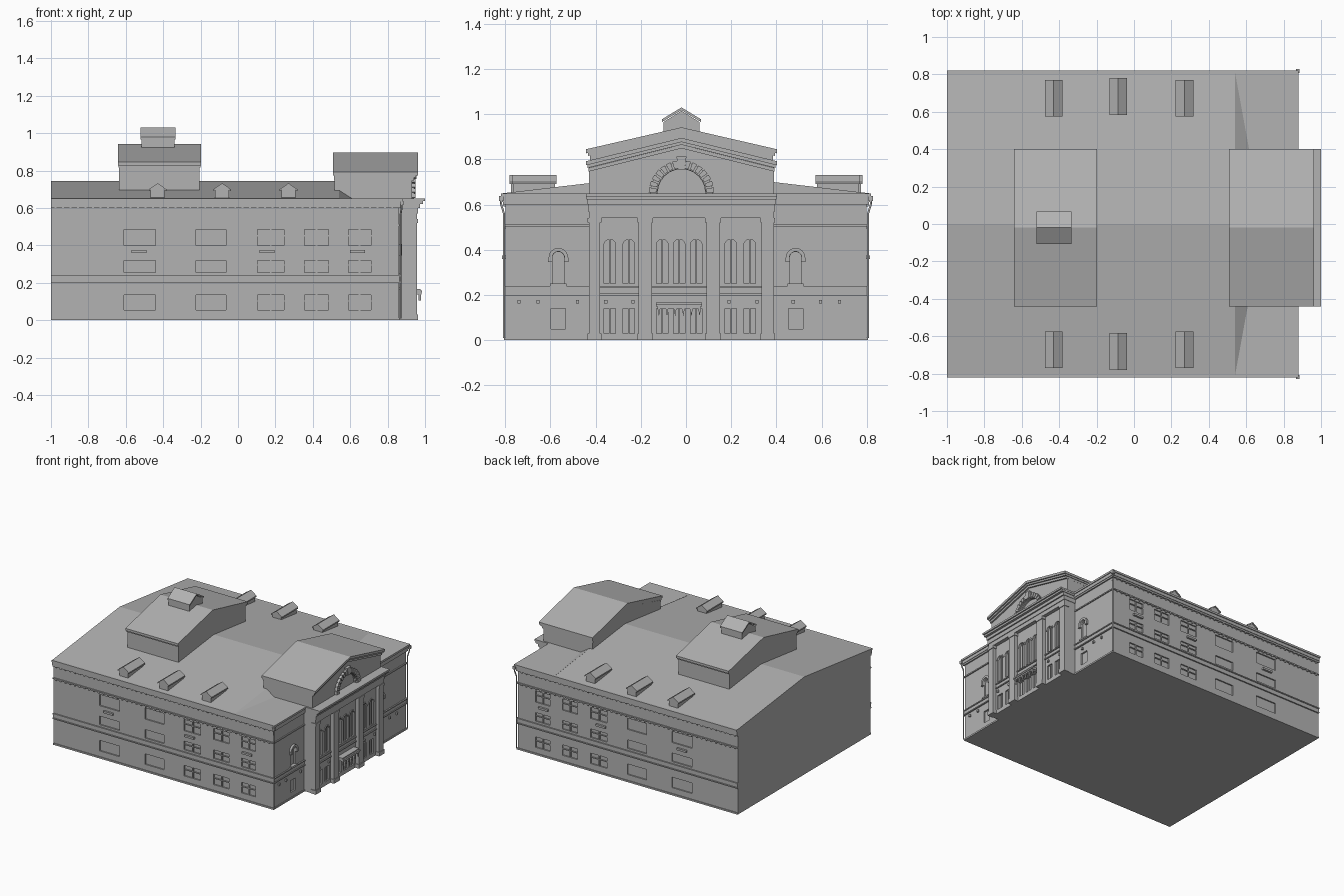
import bpy, bmesh
from math import sin, cos, pi

cube = bpy.data.objects.get("Cube")
if cube:
    bpy.data.objects.remove(cube, do_unlink=True)

stone = bpy.data.materials.new("grey stone")
stone.use_nodes = True
GREY = (0.45, 0.45, 0.45, 1)
stone.diffuse_color = GREY
stone.node_tree.nodes["Principled BSDF"].inputs["Base Color"].default_value = GREY

MID = -0.02           # centre line of the portico and attics
WALL_Y, WALL_X = 0.80, 0.86
BAY_X = 0.93          # recessed portico wall


def finish(name, bm):
    bmesh.ops.recalc_face_normals(bm, faces=bm.faces)
    me = bpy.data.meshes.new(name)
    bm.to_mesh(me)
    bm.free()
    me.materials.append(stone)
    ob = bpy.data.objects.new(name, me)
    bpy.context.collection.objects.link(ob)
    return ob


def add_prism(bm, pts, lo, hi, axis="x"):
    """Extrude a profile: (y, z) along x, or (x, z) along y."""
    place = (lambda p, t: (t, *p)) if axis == "x" else (lambda p, t: (p[0], t, p[1]))
    a = [bm.verts.new(place(p, lo)) for p in pts]
    b = [bm.verts.new(place(p, hi)) for p in pts]
    bm.faces.new(a)
    bm.faces.new(b[::-1])
    for i in range(len(pts)):
        j = (i + 1) % len(pts)
        bm.faces.new((a[i], b[i], b[j], a[j]))


def prisms(name, profiles, lo, hi, axis="x"):
    bm = bmesh.new()
    for pts in profiles:
        add_prism(bm, pts, lo, hi, axis)
    return finish(name, bm)


def rect(u0, u1, z0, z1):
    return [(u0, z0), (u1, z0), (u1, z1), (u0, z1)]


def boxes(name, specs):
    """Each spec is x0, x1, y0, y1, z0, z1."""
    bm = bmesh.new()
    for x0, x1, y0, y1, z0, z1 in specs:
        add_prism(bm, rect(y0, y1, z0, z1), x0, x1)
    return finish(name, bm)


def house(c, half, base, eave, ridge):
    return [(c - half, base), (c + half, base), (c + half, eave), (c, ridge), (c - half, eave)]


def chevron(c, half, eave, ridge, t):
    return [(c - half, eave - t), (c, ridge - t), (c + half, eave - t),
            (c + half, eave), (c, ridge), (c - half, eave)]


def arch(c, r, z0, spring):
    return [(c - r, z0), (c + r, z0)] + [
        (c + r * cos(pi * i / 12), spring + r * sin(pi * i / 12)) for i in range(13)]


def ring(c, z, r0, r1, a0, a1, n):
    angles = [a0 + (a1 - a0) * i / n for i in range(n + 1)]
    return ([(c + r1 * cos(a), z + r1 * sin(a)) for a in angles]
            + [(c + r0 * cos(a), z + r0 * sin(a)) for a in reversed(angles)])


def cut(target, cutter):
    cutter.hide_render = True
    cutter.hide_viewport = True
    mod = target.modifiers.new("openings", "BOOLEAN")
    mod.operation, mod.solver, mod.object = "DIFFERENCE", "EXACT", cutter


# Main block and portico core
walls = prisms("main_walls", [rect(-WALL_Y, WALL_Y, 0, 0.64)], -1, WALL_X)
portico = prisms("portico_wall", [house(MID - 0.0, 0.41, 0, 0.77, 0.87)], 0.515, BAY_X)

# Side windows: shallow recesses, with mullions in the ones near the front
columns = [(-0.525, 0.085, 0), (-0.145, 0.08, 0), (0.175, 0.07, 1), (0.42, 0.065, 1), (0.65, 0.06, 1)]
rows = [(0.055, 0.135), (0.255, 0.32), (0.40, 0.485)]
recess, bars, sills = [], [], []
for s in (-1, 1):
    def span(a, b):
        return sorted((s * a, s * b))
    for x, w, barred in columns:
        for z0, z1 in rows:
            recess.append((x - w, x + w, *span(WALL_Y - 0.01, WALL_Y + 0.02), z0, z1))
            if barred:
                out = span(WALL_Y - 0.011, WALL_Y - 0.002)
                zm = z0 + 0.6 * (z1 - z0)
                bars.append((x - 0.005, x + 0.005, *out, z0, z1))
                bars.append((x - w, x + w, *out, zm - 0.003, zm + 0.003))
    for x in (-0.53, 0.155, 0.64):
        sills.append((x - 0.04, x + 0.04, *span(WALL_Y - 0.01, WALL_Y + 0.015), 0.36, 0.375))
cut(walls, boxes("side_window_cutter", recess))
boxes("window_bars", bars)
boxes("window_sills", sills)

# Horizontal mouldings around the main block
bands = [(0, 0.012, 0.006), (0.198, 0.206, 0.01), (0.206, 0.232, 0.004), (0.232, 0.24, 0.01),
         (0.503, 0.512, 0.008), (0.60, 0.612, 0.01), (0.612, 0.635, 0.014), (0.635, 0.65, 0.02)]
boxes("wall_mouldings", [(-1, WALL_X + o, -WALL_Y - o, WALL_Y + o, a, b) for a, b, o in bands])
dentils = []
for s in (-1, 1):
    for i in range(46):
        x = -0.98 + 0.04 * i
        y = s * (WALL_Y + 0.002)
        dentils += [(x, x + 0.01, y - 0.006, y + 0.006, z, z + 0.008) for z in (0.592, 0.495)]
boxes("dentils", dentils)

# Main roof, with a hipped end behind the portico
prisms("main_roof", [[(-0.82, 0.648), (0.82, 0.648), (0, 0.745)]], -1, 0.54)
bm = bmesh.new()
hull = [bm.verts.new(p) for p in ((0.54, -0.82, 0.649), (0.54, 0.82, 0.649), (0.69, 0, 0.649), (0.54, 0, 0.745))]
bmesh.ops.convex_hull(bm, input=hull)
finish("roof_hip", bm)

# Rear attic with its cupola
prisms("attic_walls", [house(MID, 0.405, 0.66, 0.82, 0.915)], -0.635, -0.205)
prisms("attic_roof", [chevron(MID, 0.422, 0.845, 0.942, 0.018)], -0.642, -0.198)
prisms("attic_cornice", [chevron(MID, 0.413, 0.83, 0.927, 0.014)], -0.639, -0.201)
prisms("cupola_walls", [house(MID, 0.08, 0.86, 0.965, 1.015)], -0.515, -0.34)
prisms("cupola_roof", [chevron(MID, 0.086, 0.978, 1.03, 0.012)], -0.521, -0.334)

# Dormers on both slopes
for s, side in ((-1, "right"), (1, "left")):
    for i, x in enumerate((-0.43, -0.085, 0.27)):
        shift = 0.01 if i == 1 else 0
        lo, hi = sorted((s * (0.58 + shift), s * (0.765 + shift)))
        prisms(f"dormer_{side}_{i}", [house(x, 0.037, 0.64, 0.697, 0.722)], lo, hi, "y")
        prisms(f"dormer_roof_{side}_{i}", [chevron(x, 0.047, 0.70, 0.732, 0.01)], lo - 0.006, hi + 0.006, "y")

# Portico openings: doors below, arched windows above
bays = (-0.295, -0.03, 0.24)
openings, surrounds = [], []
for c in bays:
    offsets = (-0.075, 0, 0.075) if c == bays[1] else (-0.042, 0.042)
    for d in offsets:
        openings.append(rect(c + d - 0.026, c + d + 0.026, 0.03, 0.14))
        openings.append(arch(c + d, 0.026, 0.25, 0.42))
        surrounds.append(ring(c + d, 0.42, 0.027, 0.036, 0, pi, 12))
fan = arch(MID, 0.105, 0.65, 0.652)
cut(portico, prisms("portico_opening_cutter", openings + [fan], BAY_X - 0.012, BAY_X + 0.05))
prisms("portico_window_bars", [rect((p[0][0] + p[1][0]) / 2 - 0.003, (p[0][0] + p[1][0]) / 2 + 0.003,
                                    p[0][1], max(q[1] for q in p)) for p in openings],
       BAY_X - 0.014, BAY_X - 0.004)
prisms("portico_window_arches", surrounds, BAY_X - 0.005, BAY_X + 0.005)

# Pilasters with bases and capitals
pilasters = []
for y0, y1 in ((-0.43, -0.38), (-0.21, -0.15), (0.09, 0.15), (0.335, 0.39)):
    pilasters += [(BAY_X - 0.01, 0.957, y0, y1, 0, 0.55),
                  (BAY_X - 0.01, 0.962, y0 - 0.005, y1 + 0.005, 0, 0.03),
                  (BAY_X - 0.01, 0.962, y0 - 0.005, y1 + 0.005, 0.52, 0.54)]
boxes("pilasters", pilasters)
boxes("portico_string_course", [(BAY_X - 0.01, BAY_X + 0.008, -0.42, 0.38, a, b)
                                for a, b in ((0.198, 0.206), (0.232, 0.24))])

# Entablature and projecting cornice
steps = [(0.54, 0.57, 0.957, 0), (0.57, 0.60, 0.962, 0.003), (0.60, 0.622, 0.972, 0.006),
         (0.622, 0.636, 0.99, 0.01), (0.636, 0.65, 1.0, 0.012)]
boxes("entablature", [(0.80, x, MID - 0.41 - o, MID + 0.41 + o, a, b) for a, b, x, o in steps])

# Pediment: raking mouldings and the voussoir arch with keystone
prisms("portico_roof", [chevron(MID, 0.422, 0.792, 0.895, 0.018)], 0.508, 0.962)
prisms("raking_cornice", [chevron(MID, 0.416, 0.776, 0.879, 0.014)], 0.512, 0.952)
prisms("raking_moulding", [chevron(MID, 0.411, 0.762, 0.865, 0.016)], 0.513, 0.942)
prisms("pediment_arch", [ring(MID, 0.65, 0.108, 0.138, 0, pi, 24)], BAY_X - 0.01, BAY_X + 0.012)
n = 15
prisms("voussoirs", [ring(MID, 0.65, 0.112, 0.145, pi * i / n + 0.03, pi * (i + 1) / n - 0.03, 2)
                     for i in range(n)], BAY_X, BAY_X + 0.02)
prisms("keystone", [[(MID - 0.014, 0.755), (MID + 0.014, 0.755), (MID + 0.022, 0.812), (MID - 0.022, 0.812)]],
       BAY_X, BAY_X + 0.024)

# Entrance canopy with hanging spikes
boxes("canopy", [(BAY_X, 0.985, -0.132, 0.07, 0.148, 0.158), (BAY_X, 0.98, -0.127, 0.065, 0.138, 0.148),
                 (BAY_X, 0.975, -0.132, 0.07, 0.158, 0.166)])
prisms("canopy_spikes", [[(y - 0.006, 0.14), (y + 0.006, 0.14), (y, 0.105)]
                         for y in [-0.12 + 0.036 * i for i in range(6)]], 0.966, 0.978)

# Wing fronts: arched niche, lower window, lamps and downpipes
niches, hoods, ledges = [], [], []
for c in (-0.565, 0.485):
    niches += [arch(c, 0.026, 0.25, 0.365), rect(c - 0.032, c + 0.032, 0.05, 0.14)]
    hoods.append(ring(c, 0.365, 0.027, 0.043, 0, pi, 14))
    hoods += [rect(c + d - 0.01, c + d + 0.01, 0.345, 0.366) for d in (-0.035, 0.035)]
    ledges.append(rect(c - 0.036, c + 0.036, 0.24, 0.25))
cut(walls, prisms("niche_cutter", niches, WALL_X - 0.012, WALL_X + 0.03))
prisms("niche_hoods", hoods, WALL_X - 0.01, WALL_X + 0.016)
prisms("niche_ledges", ledges, WALL_X - 0.01, WALL_X + 0.014)
lamps = [(WALL_X - 0.01, WALL_X + 0.012, y) for y in (-0.74, -0.655, -0.48, 0.475, 0.595, 0.68)]
lamps += [(BAY_X - 0.01, BAY_X + 0.012, y) for y in (-0.355, -0.235, 0.19, 0.315)]
boxes("lamps", [(a, b, y - 0.007, y + 0.007, 0.162, 0.178) for a, b, y in lamps])
for s, side in ((-1, "right"), (1, "left")):
    pipe = bpy.data.curves.new(f"downpipe_{side}", "CURVE")
    pipe.dimensions = "3D"
    pipe.bevel_depth, pipe.bevel_resolution, pipe.use_fill_caps = 0.005, 1, True
    path = [(0.875, 0.818, 0.625), (0.875, 0.818, 0.60), (0.868, 0.806, 0.56), (0.868, 0.806, 0.01)]
    line = pipe.splines.new("POLY")
    line.points.add(len(path) - 1)
    for p, (x, y, z) in zip(line.points, path):
        p.co = (x, s * y, z, 1)
    pipe.materials.append(stone)
    bpy.context.collection.objects.link(bpy.data.objects.new(f"downpipe_{side}", pipe))
    y0, y1 = sorted((s * 0.808, s * 0.828))
    boxes(f"rain_head_{side}", [(0.865, 0.885, y0, y1, 0.615, 0.638)])
